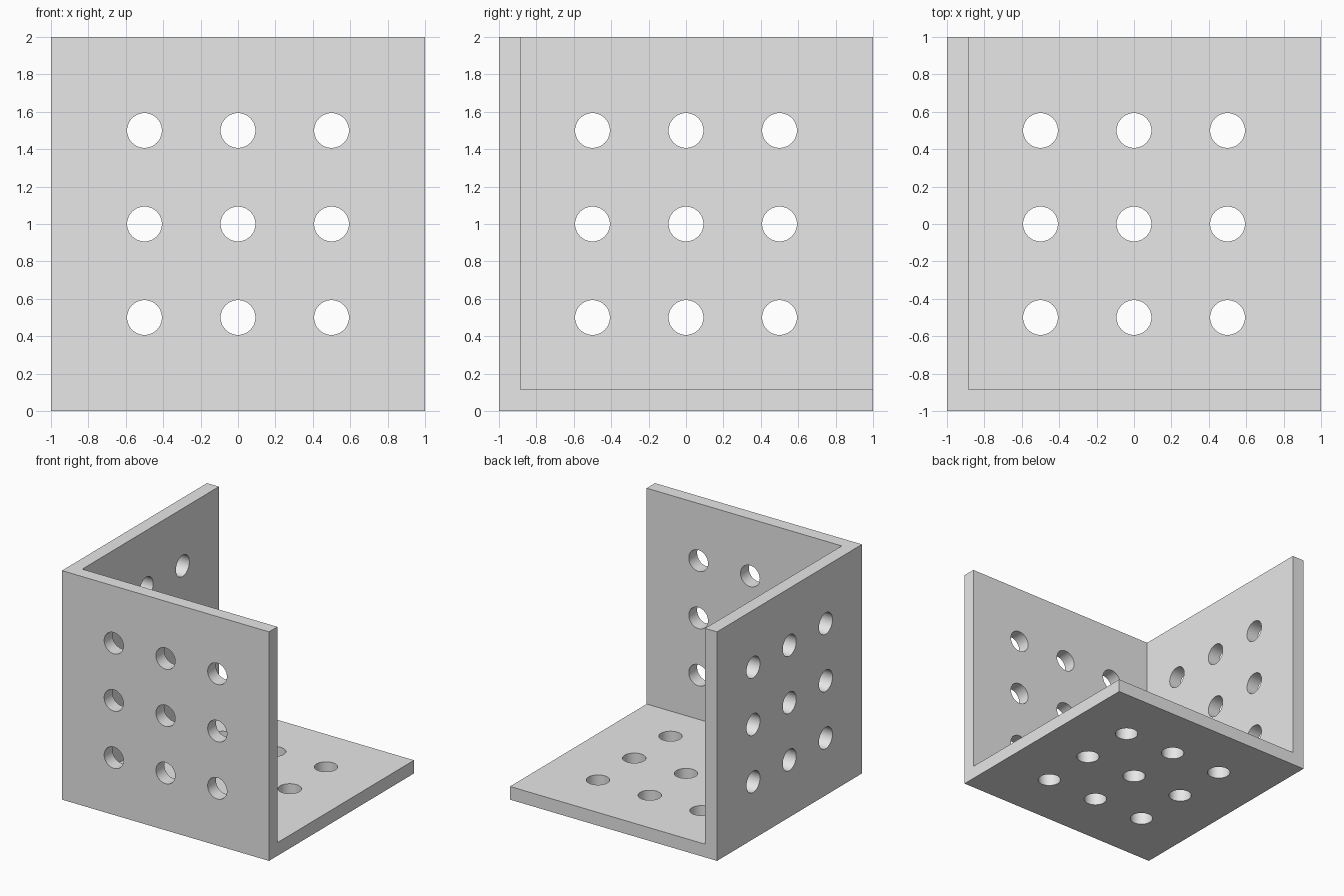
import bpy, bmesh
from mathutils import Matrix, Vector

if "Cube" in bpy.data.objects:
    bpy.data.objects.remove(bpy.data.objects["Cube"], do_unlink=True)

WALL = 0.115     # plate thickness
RADIUS = 0.093   # hole radius
PITCH = 0.5      # hole spacing
CENTRE = Vector((0, 0, 1))

grey = bpy.data.materials.new("plain_grey")
grey.use_nodes = True
grey.diffuse_color = (0.8, 0.8, 0.8, 1)
grey.node_tree.nodes["Principled BSDF"].inputs["Base Color"].default_value = (0.8, 0.8, 0.8, 1)


def make_object(name, bm):
    mesh = bpy.data.meshes.new(name)
    bm.to_mesh(mesh)
    bm.free()
    mesh.materials.append(grey)
    obj = bpy.data.objects.new(name, mesh)
    bpy.context.collection.objects.link(obj)
    return obj


def make_block(name, centre, size):
    bm = bmesh.new()
    bmesh.ops.create_cube(bm, size=size, matrix=Matrix.Translation(centre))
    return make_object(name, bm)


def make_hole_grid(name, axis):
    """Nine pegs through the plate on the negative side of an axis."""
    bm = bmesh.new()
    direction = Vector([float(i == axis) for i in range(3)])
    turn = direction.to_track_quat('Z', 'Y').to_matrix().to_4x4()
    u, v = [i for i in range(3) if i != axis]
    for a in (-PITCH, 0, PITCH):
        for b in (-PITCH, 0, PITCH):
            pos = CENTRE - direction * (1 - WALL / 2)
            pos[u] += a
            pos[v] += b
            bmesh.ops.create_cone(bm, cap_ends=True, segments=48,
                                  radius1=RADIUS, radius2=RADIUS, depth=WALL * 2,
                                  matrix=Matrix.Translation(pos) @ turn)
    return make_object(name, bm)


# Corner bracket: a block hollowed into a side wall, front wall and floor
bracket = make_block("corner_bracket", CENTRE, 2)
cutters = [make_block("inner_cutter", CENTRE + Vector((1, 1, 1)) * WALL, 2)]

# Hole grids in the three plates
for axis, name in enumerate(("side_holes", "front_holes", "floor_holes")):
    cutters.append(make_hole_grid(name, axis))

bpy.ops.object.select_all(action='DESELECT')
bracket.select_set(True)
bpy.context.view_layer.objects.active = bracket
for cutter in cutters:
    cutter.hide_render = True
    mod = bracket.modifiers.new(cutter.name, 'BOOLEAN')
    mod.operation = 'DIFFERENCE'
    mod.solver = 'EXACT'
    mod.object = cutter
    bpy.ops.object.modifier_apply(modifier=mod.name)
    bpy.data.objects.remove(cutter, do_unlink=True)

# Smooth hole walls, sharp plate edges
bpy.ops.object.shade_smooth_by_angle()
